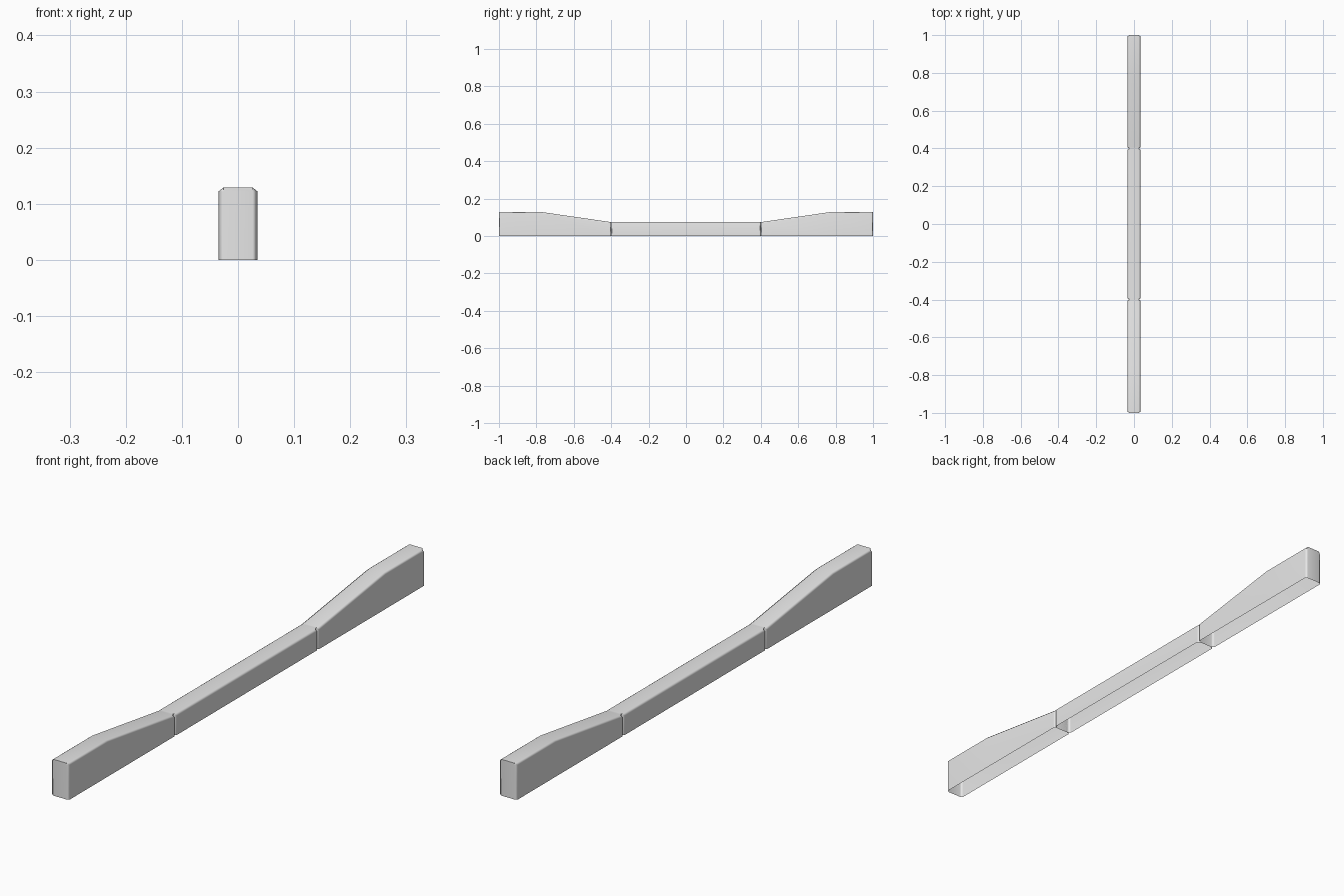
import bpy
import bmesh
from math import radians

cube = bpy.data.objects.get("Cube")
if cube:
    bpy.data.objects.remove(cube, do_unlink=True)

HALF_WIDTH = 0.035
BEVEL_X = 0.009   # how far the cut edges reach in across the width
BEVEL = 0.007     # how far they reach down the side and along the length
HIGH, LOW = 0.129, 0.075

grey = bpy.data.materials.new("plain_grey")
grey.use_nodes = True
color = (0.8, 0.8, 0.8, 1.0)
grey.diffuse_color = color
grey.node_tree.nodes["Principled BSDF"].inputs["Base Color"].default_value = color


def section(bm, y, height, is_end):
    """Arch of six points, open below; at the ends the sides step inward."""
    top = HALF_WIDTH - BEVEL_X
    side = top if is_end else HALF_WIDTH
    half = [(side, 0), (side, height - BEVEL), (top, height)]
    points = [(-x, z) for x, z in half] + half[::-1]
    return [bm.verts.new((x, y, z)) for x, z in points]


def block(name, profile):
    """Hollow block, lofted along y through (y, height) stations."""
    (y0, h0), (y1, h1) = profile[0], profile[-1]
    stations = [(y0, h0, True), (y0 + BEVEL, h0, False)]
    stations += [(y, h, False) for y, h in profile[1:-1]]
    stations += [(y1 - BEVEL, h1, False), (y1, h1, True)]
    bm = bmesh.new()
    rings = [section(bm, *s) for s in stations]
    for a, b in zip(rings, rings[1:]):
        for i in range(len(a) - 1):
            corners = [a[i], a[i + 1], b[i + 1], b[i]]
            bm.faces.new(corners)
    # End walls
    bm.faces.new(rings[0][::-1])
    bm.faces.new(rings[-1])
    # Merge the corner points that coincide
    bmesh.ops.remove_doubles(bm, verts=bm.verts, dist=1e-5)
    mesh = bpy.data.meshes.new(name)
    bm.to_mesh(mesh)
    bm.free()
    mesh.materials.append(grey)
    obj = bpy.data.objects.new(name, mesh)
    bpy.context.collection.objects.link(obj)
    # Soft shading over the cut edges, flat on the large faces
    bpy.ops.object.select_all(action='DESELECT')
    obj.select_set(True)
    bpy.context.view_layer.objects.active = obj
    bpy.ops.object.shade_smooth_by_angle(angle=radians(60))
    weighted = obj.modifiers.new("weighted_normals", 'WEIGHTED_NORMAL')
    weighted.keep_sharp = True
    return obj


# Ramped end blocks, one the mirror of the other
ramp = [(0.4, LOW), (0.78, HIGH), (1.0, HIGH)]
block("back_ramp_block", ramp)
block("front_ramp_block", [(-y, h) for y, h in reversed(ramp)])

# Low straight block between them
block("middle_block", [(-0.4, LOW), (0.4, LOW)])
